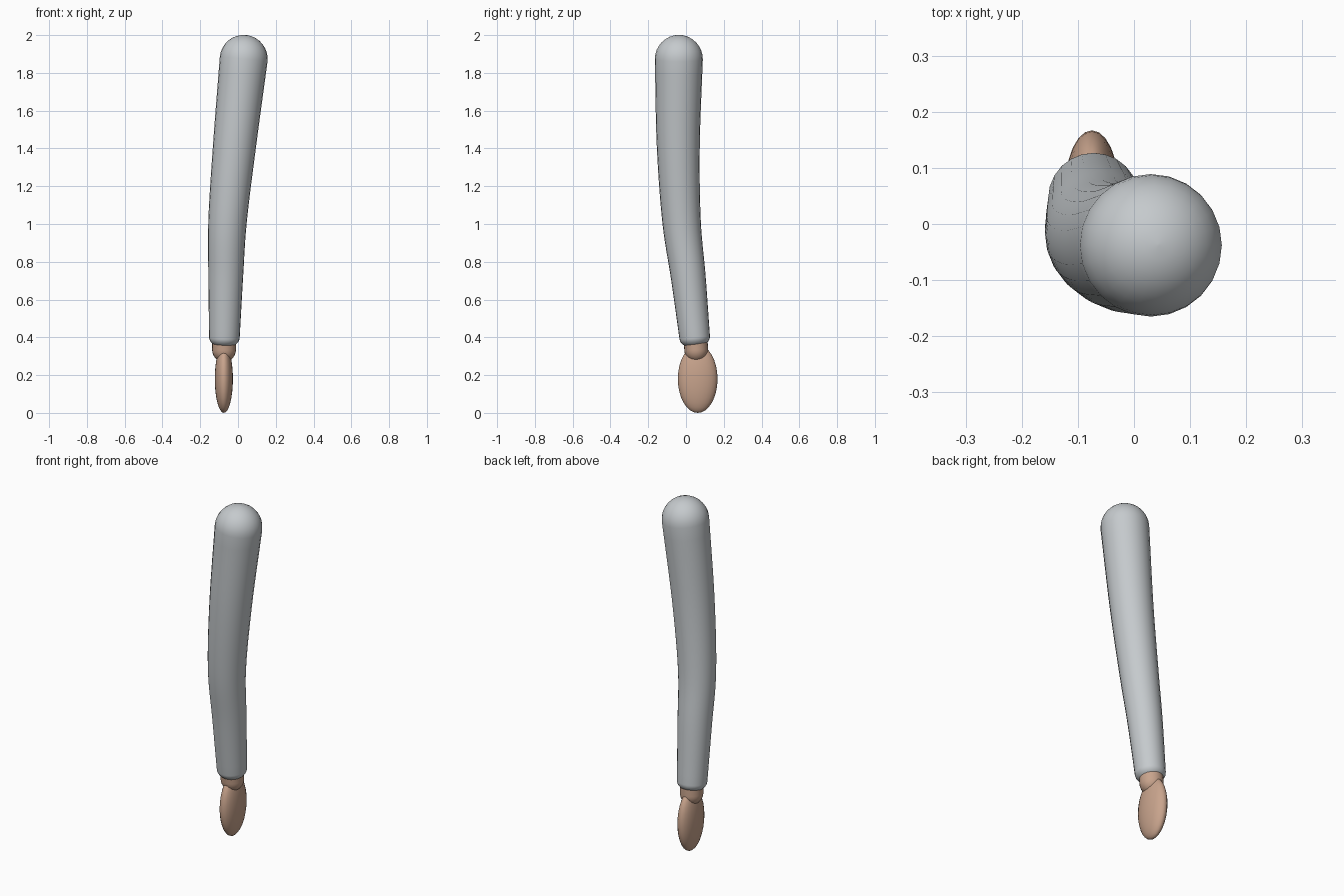
import bpy, bmesh, math
from mathutils import Vector

cube = bpy.data.objects.get("Cube")
if cube:
    bpy.data.objects.remove(cube, do_unlink=True)

SIDES = 24


def material(name, rgb):
    m = bpy.data.materials.new(name)
    m.use_nodes = True
    m.diffuse_color = (*rgb, 1)
    bsdf = next(n for n in m.node_tree.nodes if n.type == 'BSDF_PRINCIPLED')
    bsdf.inputs["Base Color"].default_value = (*rgb, 1)
    return m


cloth = material("grey cloth", (0.56, 0.59, 0.61))
skin = material("skin", (0.58, 0.37, 0.265))


def smooth_path(points, steps):
    """Catmull-Rom interpolation of (x, y, z, radius) stations."""
    p = [Vector(q) for q in points]
    p = [2 * p[0] - p[1]] + p + [2 * p[-1] - p[-2]]
    out = []
    for a, b, c, d in zip(p, p[1:], p[2:], p[3:]):
        for i in range(steps):
            t = i / steps
            out.append(0.5 * (2 * b + (c - a) * t + (2 * a - 5 * b + 4 * c - d) * t**2
                              + (3 * b - a - 3 * c + d) * t**3))
    return out + [p[-2]]


def dome(end, inner, height, stop):
    """Rounded end rings beyond a path end; stop is the final angle in degrees."""
    axis = (end.xyz - inner.xyz).normalized()
    rings = []
    for i in range(1, 9):
        a = math.radians(stop * i / 8)
        rings.append(Vector((*(end.xyz + axis * height * math.sin(a)), end.w * math.cos(a))))
    return rings


def tube(name, stations, mat):
    """Round tube of varying radius with rings square to the path."""
    bm = bmesh.new()
    rings = []
    for i, s in enumerate(stations):
        before, after = stations[max(i - 1, 0)], stations[min(i + 1, len(stations) - 1)]
        axis = (after.xyz - before.xyz).normalized()
        u = Vector((0, 1, 0)).cross(axis).normalized()
        v = axis.cross(u)
        angles = [math.tau * k / SIDES for k in range(SIDES)]
        rings.append([bm.verts.new(s.xyz + s.w * (u * math.cos(a) + v * math.sin(a)))
                      for a in angles])
    for r, q in zip(rings, rings[1:]):
        for k in range(SIDES):
            n = (k + 1) % SIDES
            bm.faces.new((r[k], r[n], q[n], q[k]))
    bm.faces.new(rings[0][::-1])
    bm.faces.new(rings[-1])
    bmesh.ops.recalc_face_normals(bm, faces=bm.faces)
    mesh = bpy.data.meshes.new(name)
    bm.to_mesh(mesh)
    bm.free()
    ob = bpy.data.objects.new(name, mesh)
    bpy.context.collection.objects.link(ob)
    finish(ob, mat)


def finish(ob, mat):
    ob.data.materials.append(mat)
    bpy.ops.object.select_all(action='DESELECT')
    ob.select_set(True)
    bpy.context.view_layer.objects.active = ob
    bpy.ops.object.shade_smooth_by_angle(angle=math.radians(40))


# Sleeve: bent tapering tube, domed shoulder and rounded cuff
arm = smooth_path([(-0.072, 0.046, 0.40, 0.081), (-0.065, 0.012, 0.72, 0.092),
                   (-0.055, -0.024, 1.02, 0.102), (-0.018, -0.041, 1.42, 0.114),
                   (0.03, -0.038, 1.873, 0.127)], 6)
cuff = dome(arm[0], arm[1], 0.055, 50)
shoulder = dome(arm[-1], arm[-2], 0.128, 89)
tube("sleeve", cuff[::-1] + arm + shoulder, cloth)

# Wrist: short round-ended stub reaching up into the sleeve
wrist = [Vector((-0.074, 0.054, 0.335, 0.063)), Vector((-0.073, 0.049, 0.42, 0.063))]
tube("wrist", dome(*wrist, 0.066, 89)[::-1] + wrist, skin)

# Hand: flattened egg-shaped mitten
bpy.ops.mesh.primitive_uv_sphere_add(segments=SIDES, ring_count=16, radius=1,
                                     location=(-0.075, 0.062, 0.18))
hand = bpy.context.object
hand.name = "hand"
hand.scale = (0.048, 0.105, 0.18)
bpy.ops.object.transform_apply(location=False, rotation=False, scale=True)
finish(hand, skin)
